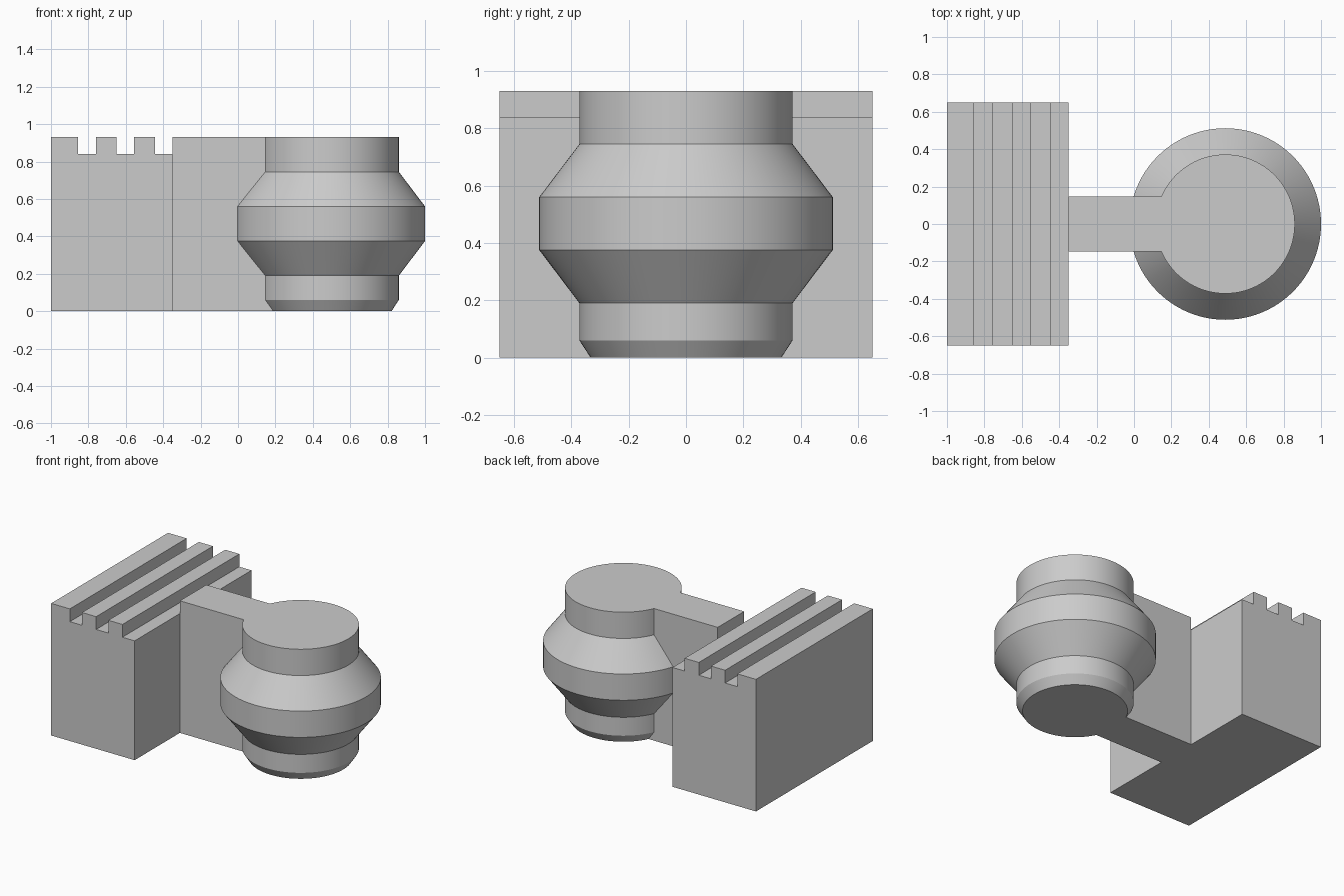
import bpy, bmesh, math

cube = bpy.data.objects.get("Cube")
if cube:
    bpy.data.objects.remove(cube, do_unlink=True)

grey = bpy.data.materials.new("light grey")
grey.use_nodes = True
grey.diffuse_color = (0.6, 0.6, 0.6, 1)
grey.node_tree.nodes["Principled BSDF"].inputs["Base Color"].default_value = grey.diffuse_color

HEIGHT, GROOVE_Z = 0.93, 0.84
BLOCK_LEFT, BLOCK_RIGHT, BLOCK_HALF = -1.0, -0.35, 0.65
BULB_X, ARM_HALF = 0.488, 0.147


def add_object(name, bm):
    bmesh.ops.recalc_face_normals(bm, faces=bm.faces)
    mesh = bpy.data.meshes.new(name)
    bm.to_mesh(mesh)
    bm.free()
    mesh.materials.append(grey)
    obj = bpy.data.objects.new(name, mesh)
    bpy.context.collection.objects.link(obj)
    return obj


def extrude_outline(name, outline, half):
    """Extrude an x-z outline along y, centred on y = 0."""
    bm = bmesh.new()
    face = bm.faces.new([bm.verts.new((x, -half, z)) for x, z in outline])
    moved = bmesh.ops.extrude_face_region(bm, geom=[face])["geom"]
    verts = [v for v in moved if isinstance(v, bmesh.types.BMVert)]
    bmesh.ops.translate(bm, verts=verts, vec=(0, 2 * half, 0))
    return add_object(name, bm)


def lathe(name, profile, x, segments=96):
    """Revolve a closed radius-height profile about a vertical axis."""
    bm = bmesh.new()
    verts = [bm.verts.new((x + r, 0, z)) for r, z in profile]
    edges = [bm.edges.new(pair) for pair in zip(verts, verts[1:])]
    bmesh.ops.spin(bm, geom=verts + edges, cent=(x, 0, 0), axis=(0, 0, 1),
                   angle=math.tau, steps=segments, use_duplicate=False)
    bmesh.ops.remove_doubles(bm, verts=bm.verts, dist=0.0001)
    # Flat caps on both ends
    bmesh.ops.holes_fill(bm, edges=[e for e in bm.edges if e.is_boundary], sides=0)
    return add_object(name, bm)


# Block with two grooves and a step along its top
outline = [(BLOCK_LEFT, 0), (BLOCK_LEFT, HEIGHT)]
for start, end in ((-0.855, -0.76), (-0.65, -0.555)):
    outline += [(start, HEIGHT), (start, GROOVE_Z), (end, GROOVE_Z), (end, HEIGHT)]
outline += [(-0.445, HEIGHT), (-0.445, GROOVE_Z), (BLOCK_RIGHT, GROOVE_Z), (BLOCK_RIGHT, 0)]
extrude_outline("grooved_block", outline, BLOCK_HALF)

# Connecting web, running into the middle of the bulb
web = extrude_outline("connecting_web", [(BLOCK_RIGHT, 0), (BLOCK_RIGHT, HEIGHT),
                                         (BULB_X, HEIGHT), (BULB_X, 0)], ARM_HALF)

# Turned bulb with chamfered foot
bulb = lathe("turned_bulb", [(0.333, 0), (0.372, 0.06), (0.372, 0.19), (0.512, 0.375),
                             (0.512, 0.56), (0.372, 0.745), (0.372, HEIGHT)], BULB_X)

# Merge the web into the bulb
union = bulb.modifiers.new("union", "BOOLEAN")
union.operation = "UNION"
union.solver = "EXACT"
union.object = web
bpy.context.view_layer.objects.active = bulb
bulb.select_set(True)
bpy.ops.object.modifier_apply(modifier=union.name)
bpy.data.objects.remove(web, do_unlink=True)
bulb.name = "bulb_with_web"
bpy.ops.object.shade_smooth_by_angle(angle=math.radians(25))
